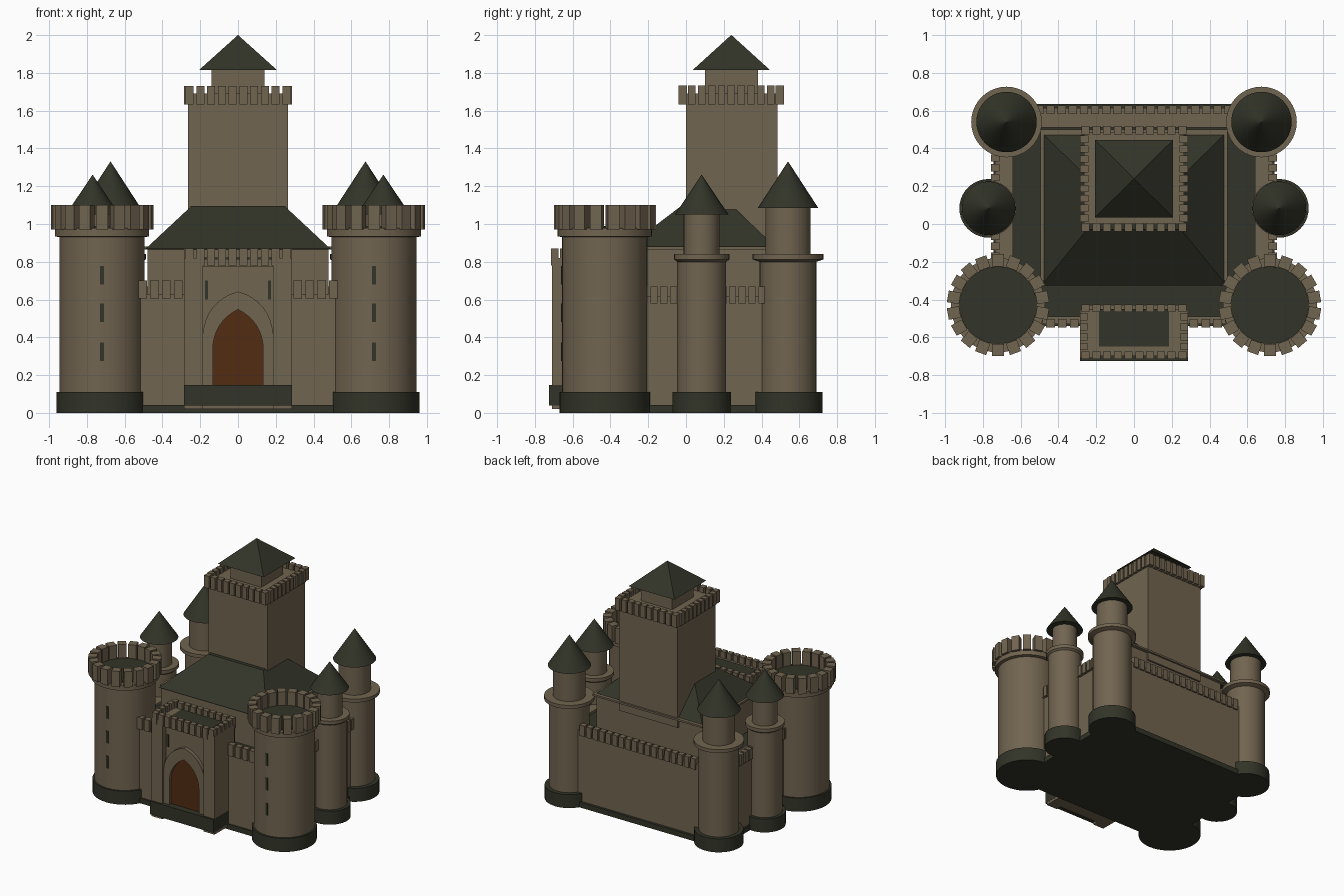
import bpy, bmesh, math
from mathutils import Matrix, Vector

if "Cube" in bpy.data.objects:
    bpy.data.objects.remove(bpy.data.objects["Cube"])


def material(name, rgb):
    m = bpy.data.materials.new(name)
    m.diffuse_color = (*rgb, 1)
    m.use_nodes = True
    m.node_tree.nodes["Principled BSDF"].inputs["Base Color"].default_value = m.diffuse_color
    return m


STONE = material("stone", (0.165, 0.128, 0.08))
DARK = material("dark_slate", (0.032, 0.034, 0.021))
WOOD = material("door_wood", (0.085, 0.025, 0.006))


def finish(name, bm, mat):
    bmesh.ops.recalc_face_normals(bm, faces=bm.faces)
    me = bpy.data.meshes.new(name)
    bm.to_mesh(me)
    bm.free()
    me.materials.append(mat)
    ob = bpy.data.objects.new(name, me)
    bpy.context.collection.objects.link(ob)
    return ob


def add_box(bm, x0, x1, y0, y1, z0, z1, rot=None):
    m = Matrix.Translation(((x0 + x1) / 2, (y0 + y1) / 2, (z0 + z1) / 2)) @ \
        Matrix.Diagonal((x1 - x0, y1 - y0, z1 - z0, 1))
    bmesh.ops.create_cube(bm, size=1, matrix=(rot @ m) if rot else m)


def box(name, mat, *dims):
    bm = bmesh.new()
    add_box(bm, *dims)
    return finish(name, bm, mat)


def lathe(name, mat, x, y, profile, seg=40):
    """Closed solid of revolution from (radius, z) points."""
    bm = bmesh.new()
    vs = [bm.verts.new((r, 0, z)) for r, z in [(0, profile[0][1])] + profile + [(0, profile[-1][1])]]
    es = [bm.edges.new(p) for p in zip(vs, vs[1:])]
    bmesh.ops.spin(bm, geom=vs + es, cent=(0, 0, 0), axis=(0, 0, 1), angle=math.tau, steps=seg)
    bmesh.ops.remove_doubles(bm, verts=bm.verts, dist=1e-4)
    bmesh.ops.translate(bm, verts=bm.verts, vec=(x, y, 0))
    return finish(name, bm, mat)


def frustum(name, mat, low, high):
    """Rectangular hipped solid; each level is x0, x1, y0, y1, z."""
    bm = bmesh.new()
    for x0, x1, y0, y1, z in (low, high):
        for x, y in ((x0, y0), (x1, y0), (x1, y1), (x0, y1)):
            bm.verts.new((x, y, z))
    bmesh.ops.convex_hull(bm, input=bm.verts)
    bmesh.ops.dissolve_limit(bm, angle_limit=0.01, verts=bm.verts, edges=bm.edges)
    return finish(name, bm, mat)


def merlon_row(bm, a, b, n, t, z0, z1, fill=0.74):
    """Row of merlons centred on the line a-b (axis aligned)."""
    a, b = Vector(a), Vector(b)
    step = (b - a) / n
    w = step.length * fill / 2
    for i in range(n):
        c = a + step * (i + 0.5)
        dx, dy = (w, t / 2) if abs(step.x) > abs(step.y) else (t / 2, w)
        add_box(bm, c.x - dx, c.x + dx, c.y - dy, c.y + dy, z0, z1)


def merlon_ring(name, x0, x1, y0, y1, nx, ny, t, z0, z1):
    bm = bmesh.new()
    h = t / 2
    for y in (y0 + h, y1 - h):
        merlon_row(bm, (x0, y), (x1, y), nx, t, z0, z1)
    for x in (x0 + h, x1 - h):
        merlon_row(bm, (x, y0 + t), (x, y1 - t), ny, t, z0, z1)
    return finish(name, bm, STONE)


def arch(w, z0, spring, apex, n=8):
    """Pointed arch outline from left foot over the apex to right foot."""
    h = apex - spring
    half = []
    R = (w * w + h * h) / (2 * w)  # arc with vertical tangent at the springing
    R = max(R, w)
    amax = math.asin(min(1, h / R))
    for i in range(n + 1):
        a = amax * i / n
        half.append((R * math.cos(a) - R + w, spring + R * math.sin(a)))
    left = [(-w, z0)] + [(-x, z) for x, z in half]
    return left + [(x, z) for x, z in half[-2::-1]] + [(w, z0)]


def extrude_y(bm, faces, depth):
    r = bmesh.ops.extrude_face_region(bm, geom=faces)
    vs = [v for v in r["geom"] if isinstance(v, bmesh.types.BMVert)]
    bmesh.ops.translate(bm, verts=vs, vec=(0, depth, 0))


# Round towers, mirrored left and right
for side, s in (("left", -1), ("right", 1)):
    # Front towers with battlements
    x, y = s * 0.72, -0.43
    n = side + "_front_tower"
    lathe(n + "_base", DARK, x, y, [(0.24, 0), (0.24, 0.11)])
    lathe(n, STONE, x, y, [(0.226, 0.1), (0.226, 0.93), (0.25, 0.935), (0.25, 0.98), (0.2, 0.98)])
    lathe(n + "_floor", DARK, x, y, [(0.205, 0.975), (0.205, 0.99)])
    bm = bmesh.new()
    for i in range(18):
        rot = Matrix.Translation((x, y, 0)) @ Matrix.Rotation(math.tau * (i + 0.5) / 18, 4, 'Z')
        add_box(bm, 0.205, 0.27, -0.031, 0.031, 0.972, 1.1, rot)
    finish(n + "_merlons", bm, STONE)
    bm = bmesh.new()
    for z in (0.275, 0.48, 0.68):
        add_box(bm, x - 0.01, x + 0.01, y - 0.231, y - 0.2, z, z + 0.098)
    finish(n + "_slits", bm, DARK)

    # Middle and rear turrets with pointed roofs
    for kind, x, y, base, r, ring, neck, eave, ez, top in (
            ("middle", 0.77, 0.083, 0.155, 0.13, 0.146, 0.095, 0.142, 1.05, 1.26),
            ("rear", 0.675, 0.54, 0.183, 0.15, 0.187, 0.12, 0.16, 1.085, 1.33)):
        n = f"{side}_{kind}_turret"
        lathe(n + "_base", DARK, s * x, y, [(base, 0), (base, 0.11)])
        lathe(n, STONE, s * x, y, [(r, 0.1), (r, 0.8), (ring, 0.812), (ring, 0.84),
                                   (neck, 0.84), (neck, ez)])
        lathe(n + "_roof", DARK, s * x, y, [(eave, ez), (0.001, top)])

    # Side curtain wall
    lo, hi = sorted((s * 0.64, s * 0.735))
    box(side + "_wall", STONE, lo, hi, -0.45, 0.56, 0.03, 0.62)
    bm = bmesh.new()
    merlon_row(bm, (s * 0.735, -0.3), (s * 0.735, 0.48), 15, 0.045, 0.58, 0.668)
    finish(side + "_wall_merlons", bm, STONE)

    # Front curtain wall
    lo, hi = sorted((s * 0.26, s * 0.66))
    box(side + "_front_wall", STONE, lo, hi, -0.53, -0.49, 0.03, 0.63)
    bm = bmesh.new()
    merlon_row(bm, (s * 0.285, -0.525), (s * 0.6, -0.525), 5, 0.045, 0.605, 0.7)
    finish(side + "_front_wall_merlons", bm, STONE)

# Foundation, courtyard floor and back wall
box("foundation", DARK, -0.745, 0.745, -0.54, 0.635, 0, 0.042)
box("courtyard_floor", DARK, -0.65, 0.65, -0.5, 0.52, 0.5, 0.6)
box("back_wall", STONE, -0.62, 0.62, 0.51, 0.615, 0.03, 0.62)
bm = bmesh.new()
merlon_row(bm, (-0.53, 0.605), (0.53, 0.605), 18, 0.045, 0.58, 0.668)
finish("back_wall_merlons", bm, STONE)

# Main hall with hipped roof
box("hall", STONE, -0.48, 0.48, -0.31, 0.47, 0.04, 0.865)
box("hall_eave", STONE, -0.495, 0.495, -0.3, 0.5, 0.865, 0.88)
frustum("hall_roof", DARK, (-0.49, 0.49, -0.325, 0.485, 0.868), (-0.25, 0.25, -0.03, 0.25, 1.092))

# Great tower
box("great_tower", STONE, -0.265, 0.265, 0, 0.485, 0.8, 1.69)
merlon_ring("great_tower_merlons", -0.285, 0.285, -0.04, 0.52, 10, 9, 0.045, 1.632, 1.732)
box("great_tower_neck", STONE, -0.14, 0.14, 0.1, 0.38, 1.68, 1.82)
frustum("great_tower_roof", DARK, (-0.207, 0.207, 0.035, 0.445, 1.815),
        (-0.001, 0.001, 0.239, 0.241, 2.0))

# Gatehouse: body, piers, lintel, plinth and roof
box("gatehouse", STONE, -0.275, 0.275, -0.665, -0.43, 0.02, 0.8)
bm = bmesh.new()
for s in (-1, 1):
    lo, hi = sorted((s * 0.185, s * 0.285))
    add_box(bm, lo, hi, -0.71, -0.45, 0.02, 0.82)
finish("gate_piers", bm, STONE)
box("gate_lintel", STONE, -0.19, 0.19, -0.7, -0.65, 0.775, 0.815)
box("gate_step", DARK, -0.286, 0.286, -0.725, -0.48, 0.04, 0.147)
box("gate_roof", DARK, -0.185, 0.185, -0.65, -0.45, 0.79, 0.822)
merlon_ring("gatehouse_merlons", -0.285, 0.285, -0.715, -0.425, 10, 4, 0.04, 0.78, 0.87)

# Gothic arch surround and door
outer, inner = arch(0.185, 0.147, 0.41, 0.642), arch(0.133, 0.147, 0.34, 0.547)
bm = bmesh.new()
vo = [bm.verts.new((x, -0.695, z)) for x, z in outer]
vi = [bm.verts.new((x, -0.695, z)) for x, z in inner]
faces = [bm.faces.new((vo[i], vo[i + 1], vi[i + 1], vi[i])) for i in range(len(vo) - 1)]
extrude_y(bm, faces, 0.035)
finish("gate_arch", bm, STONE)
bm = bmesh.new()
extrude_y(bm, [bm.faces.new([bm.verts.new((x, -0.672, z)) for x, z in inner])], 0.009)
finish("gate_door", bm, WOOD)

# Arrow slits beside the arch
bm = bmesh.new()
for s in (-1, 1):
    add_box(bm, s * 0.167 - 0.008, s * 0.167 + 0.008, -0.67, -0.662, 0.6, 0.7)
finish("gate_slits", bm, DARK)

# Smooth the round parts, keep edges sharp
bpy.ops.object.select_all(action='DESELECT')
for ob in bpy.context.scene.objects:
    ob.select_set(True)
bpy.context.view_layer.objects.active = bpy.data.objects["great_tower"]
bpy.ops.object.shade_smooth_by_angle(angle=math.radians(30))
